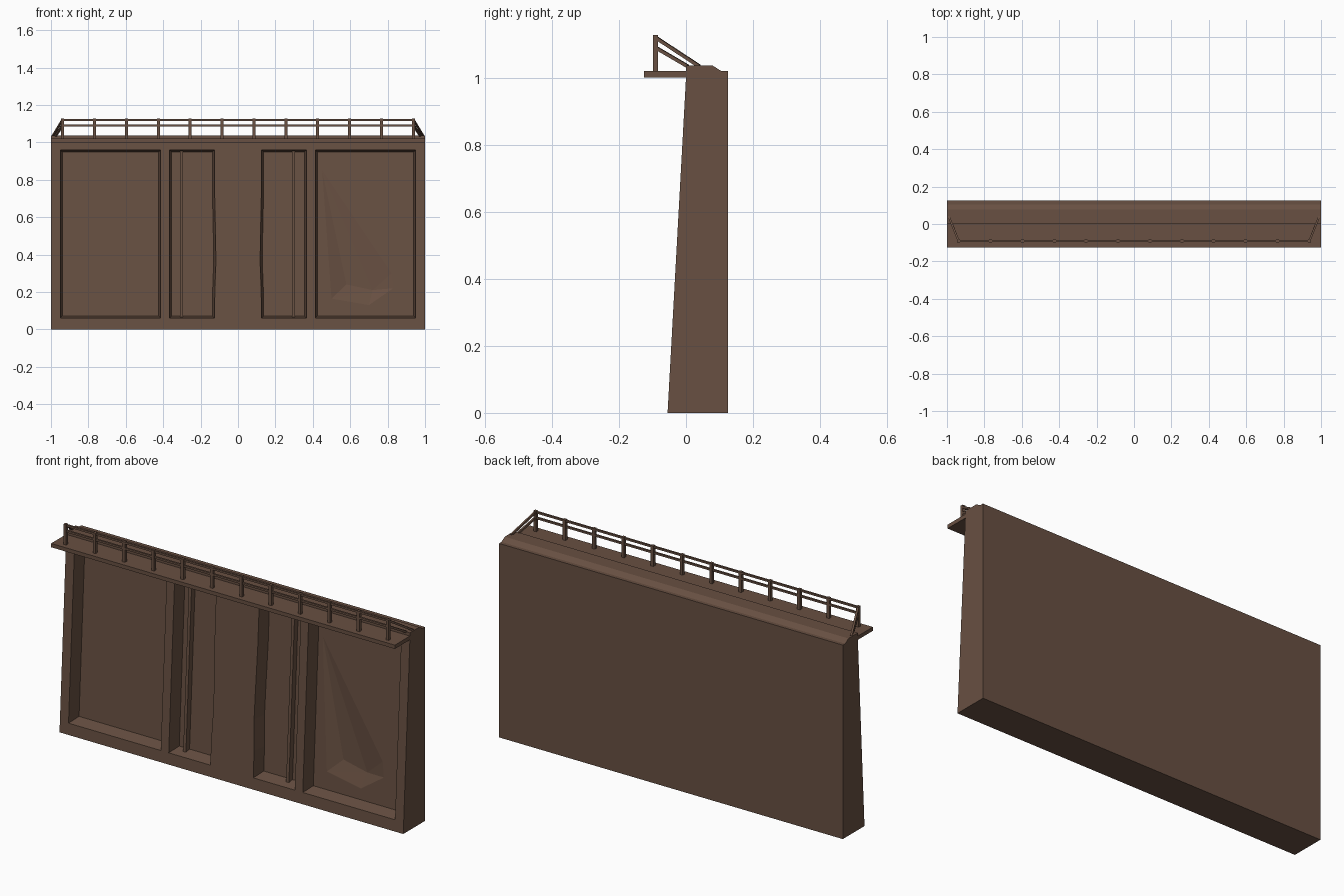
import bpy, bmesh
from mathutils import Vector

if "Cube" in bpy.data.objects:
    bpy.data.objects.remove(bpy.data.objects["Cube"])

brown = bpy.data.materials.new("weathered brown")
brown.diffuse_color = (0.138, 0.080, 0.054, 1)
brown.use_nodes = True
brown.node_tree.nodes["Principled BSDF"].inputs["Base Color"].default_value = brown.diffuse_color


def face_y(z):
    """Y of the leaning front face at height z."""
    return -0.055 + 0.055 * z


def finish(name, bm):
    bmesh.ops.recalc_face_normals(bm, faces=bm.faces)
    me = bpy.data.meshes.new(name)
    bm.to_mesh(me)
    bm.free()
    me.materials.append(brown)
    ob = bpy.data.objects.new(name, me)
    bpy.context.collection.objects.link(ob)
    return ob


def loft(name, ring_a, ring_b):
    """Closed solid between two matching rings of points."""
    bm = bmesh.new()
    a = [bm.verts.new(p) for p in ring_a]
    b = [bm.verts.new(p) for p in ring_b]
    n = len(a)
    bm.faces.new(a)
    bm.faces.new(b[::-1])
    for i in range(n):
        bm.faces.new((a[i], b[i], b[(i + 1) % n], a[(i + 1) % n]))
    return finish(name, bm)


def hull(name, pts):
    bm = bmesh.new()
    for p in pts:
        bm.verts.new(p)
    bmesh.ops.convex_hull(bm, input=bm.verts)
    return finish(name, bm)


def beam(name, p, q, w):
    """Square bar from p to q."""
    p, q = Vector(p), Vector(q)
    d = (q - p).normalized()
    up = Vector((0, 0, 1)) if abs(d.z) < 0.9 else Vector((0, 1, 0))
    s = d.cross(up).normalized() * w / 2
    t = s.cross(d).normalized() * w / 2
    corners = (s + t, s - t, -s - t, -s + t)
    return loft(name, [p + c for c in corners], [q + c for c in corners])


def cut(target, cutter):
    cutter.hide_render = True
    m = target.modifiers.new("cut", 'BOOLEAN')
    m.operation, m.solver, m.object = 'DIFFERENCE', 'EXACT', cutter
    bpy.context.view_layer.objects.active = target
    bpy.ops.object.modifier_apply(modifier=m.name)
    bpy.data.objects.remove(cutter)


# Wall body: leaning front, raised cap with sloped back edge
profile = [(-0.055, 0), (0, 1.0), (0, 1.037), (0.078, 1.037),
           (0.105, 1.02), (0.125, 1.02), (0.125, 0)]
wall = loft("wall", [(-1, y, z) for y, z in profile], [(1, y, z) for y, z in profile])

# Recessed panels with tapered edges; the inner ones have one worn edge
DEPTH = 0.07


def recess(outline):
    cx = (min(p[0] for p in outline) + max(p[0] for p in outline)) / 2

    def ring(depth, inset):
        pts = []
        for x, z in outline:
            x += inset if x < cx else -inset
            if z < 0.1 or z > 0.9:
                z += inset if z < 0.5 else -inset
            pts.append((x, face_y(z) + depth, z))
        return pts
    cut(wall, loft("recess_cutter", ring(-0.03, -0.005), ring(DEPTH, 0.012)))


Z0, Z1 = 0.06, 0.96
for s in (-1, 1):
    recess([(s * 0.95, Z0), (s * 0.95, Z1), (s * 0.413, Z1), (s * 0.413, Z0)])
    recess([(s * 0.367, Z0), (s * 0.367, Z1), (s * 0.125, Z1), (s * 0.125, 0.74),
            (s * 0.12, 0.5), (s * 0.118, 0.36), (s * 0.124, 0.2), (s * 0.125, Z0)])


# Shallow battle dents in the large panels
def dent(rim, deep):
    pts = [(x, face_y(z) + DEPTH + e, z) for x, z in rim for e in (-0.01, 0)]
    pts += [(x, face_y(z) + DEPTH + 0.02, z) for x, z in deep]
    cut(wall, hull("dent_cutter", pts))


dent([(0.45, 0.85), (0.5, 0.165), (0.7, 0.13), (0.83, 0.22), (0.82, 0.3)],
     [(0.58, 0.24), (0.72, 0.21)])
dent([(-0.58, 0.16), (-0.45, 0.14), (-0.44, 0.26), (-0.5, 0.6)], [(-0.49, 0.23)])

# Vertical pipes inside the narrow panels
for x, name in ((-0.303, "left_pipe"), (0.296, "right_pipe")):
    def pipe_ring(z):
        return [(x + dx, face_y(z) + d, z) for dx, d in
                ((-0.008, 0.04), (0.008, 0.04), (0.008, DEPTH + 0.01), (-0.008, DEPTH + 0.01))]
    loft(name, pipe_ring(0.065), pipe_ring(0.955))

# Walkway ledge
ledge = [(-0.125, 1.0), (-0.125, 1.02), (0.001, 1.02), (0.001, 1.0)]
loft("walkway", [(-1, y, z) for y, z in ledge], [(1, y, z) for y, z in ledge])

# Railing: posts, two long rails, sloped end rails
RY, RX = -0.091, 0.938
for i in range(12):
    x = -RX + 2 * RX * i / 11
    beam("railing_post", (x, RY, 1.015), (x, RY, 1.127), 0.016)
for z, end_y, end_x in ((1.12, 0.04, 0.99), (1.09, 0.005, 0.975)):
    beam("long_rail", (-RX, RY, z), (RX, RY, z), 0.01)
    for s in (-1, 1):
        beam("end_rail", (s * RX, RY, z), (s * end_x, end_y, 1.034), 0.01)
